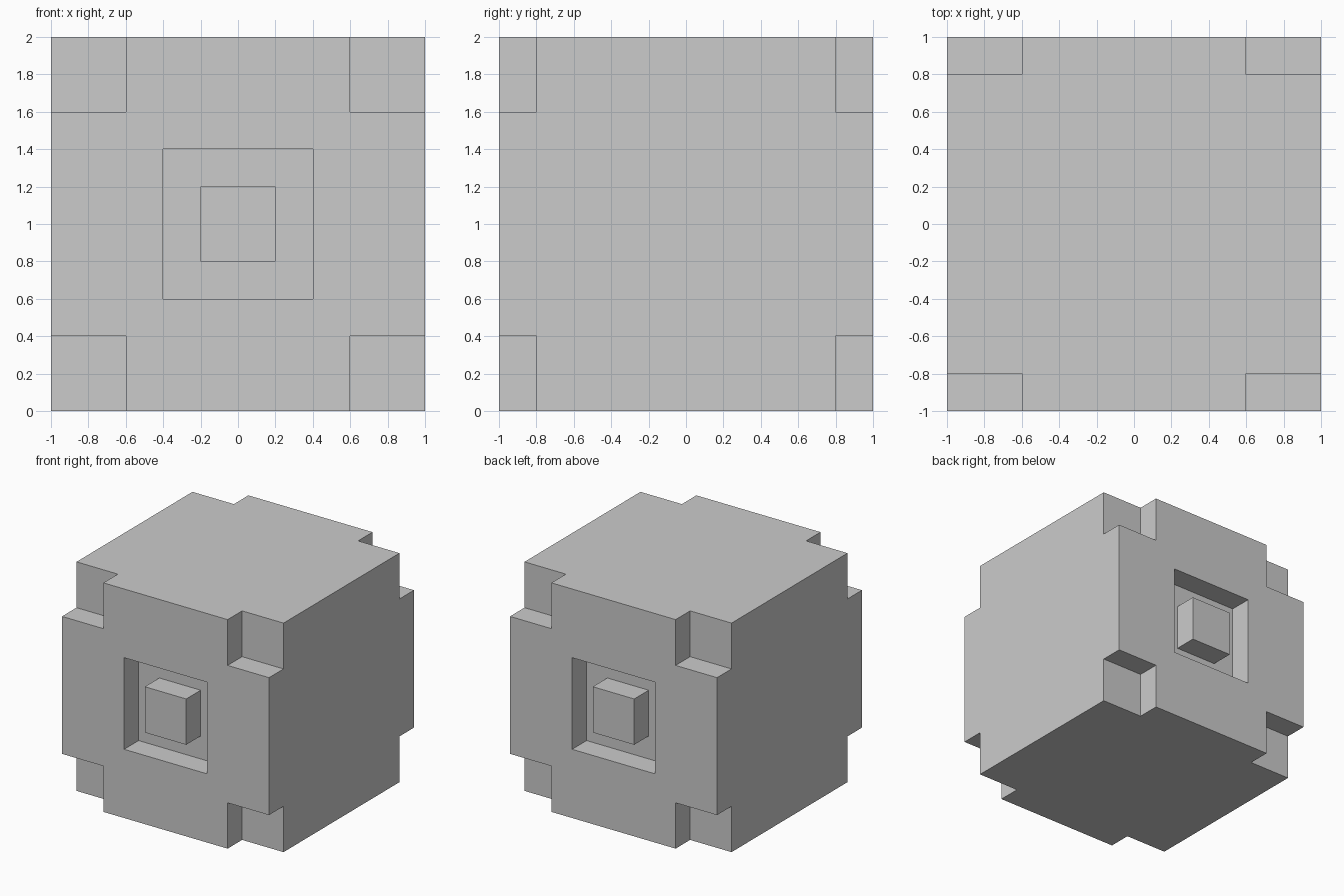
import bpy, bmesh
from math import radians
from mathutils import Matrix, Vector

if "Cube" in bpy.data.objects:
    bpy.data.objects.remove(bpy.data.objects["Cube"])

CORE_Y, PLATE = 0.8, 0.2        # half depth of core, thickness of raised pattern
LINES = (0.2, 0.4, 0.6)         # pattern lines, mirrored about the centre


def raised(x, z):
    """Centre block, and the outer cross-shaped frame without its corners."""
    ring = max(abs(x), abs(z))
    notch = min(abs(x), abs(z)) > 0.6
    return ring < 0.2 or (ring > 0.4 and not notch)


bm = bmesh.new()

# core box
bmesh.ops.create_cube(bm, size=2, matrix=Matrix.Diagonal((1, CORE_Y, 1, 1)))

# score the pattern lines into the core
for axis in (Vector((1, 0, 0)), Vector((0, 0, 1))):
    for d in LINES:
        for s in (-1, 1):
            bmesh.ops.bisect_plane(bm, geom=bm.verts[:] + bm.edges[:] + bm.faces[:],
                                   plane_co=axis * d * s, plane_no=axis)
bm.normal_update()

# raise the pattern on the front and the back
for s in (-1, 1):
    cells = []
    for f in bm.faces:
        c = f.calc_center_median()
        if abs(c.y - s * CORE_Y) < 1e-4 and raised(c.x, c.z):
            cells.append(f)
    new = bmesh.ops.extrude_face_region(bm, geom=cells)["geom"]
    bmesh.ops.translate(bm, vec=(0, s * PLATE, 0),
                        verts=[v for v in new if isinstance(v, bmesh.types.BMVert)])

# merge flat areas and stand the block on the ground
bmesh.ops.dissolve_limit(bm, angle_limit=radians(1), verts=bm.verts[:], edges=bm.edges[:])
bmesh.ops.recalc_face_normals(bm, faces=bm.faces[:])
bmesh.ops.translate(bm, vec=(0, 0, 1), verts=bm.verts[:])

mesh = bpy.data.meshes.new("notched_block")
bm.to_mesh(mesh)
bm.free()
bpy.context.collection.objects.link(bpy.data.objects.new("notched_block", mesh))
